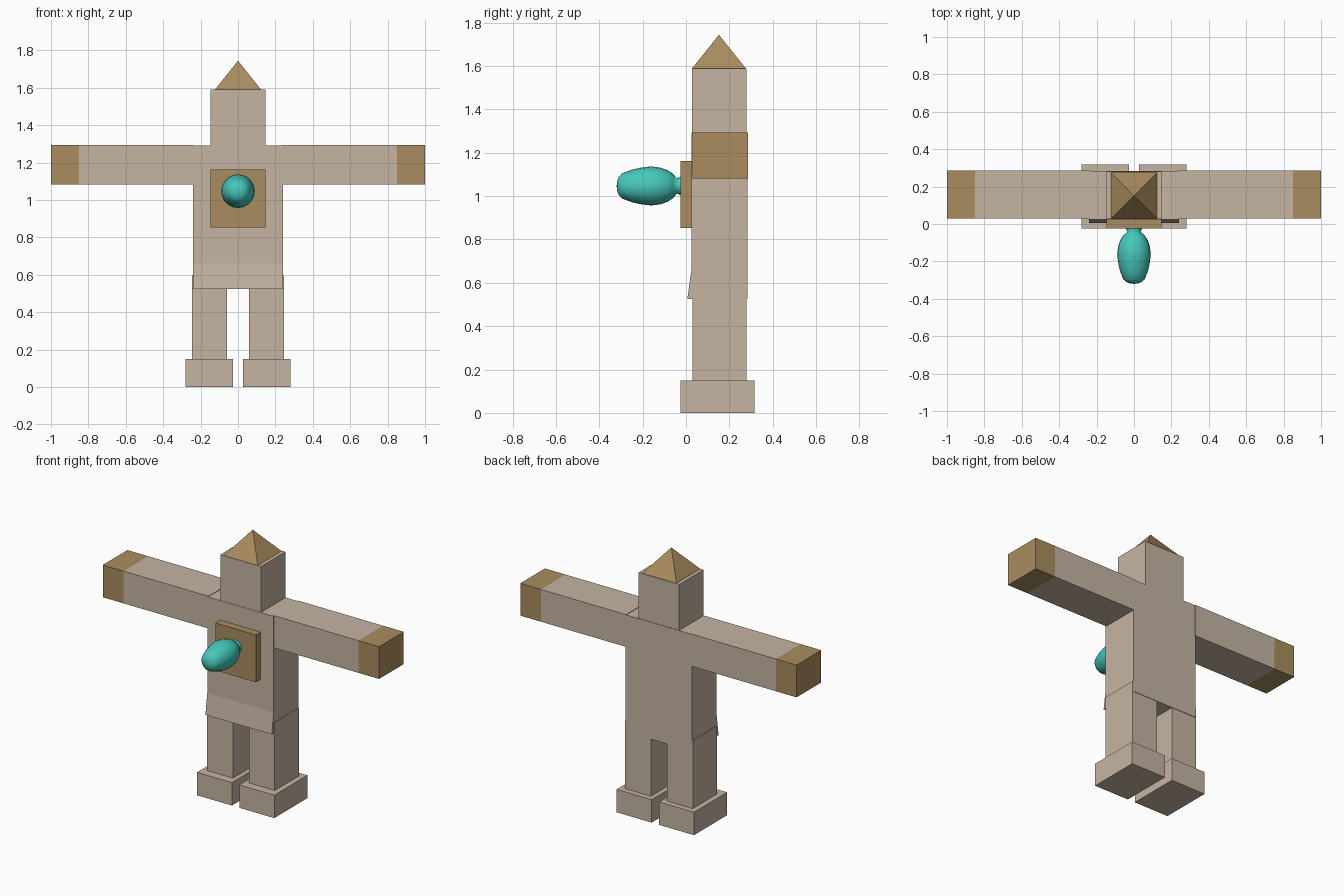
import bpy, bmesh, math
from mathutils import Matrix

if "Cube" in bpy.data.objects:
    bpy.data.objects.remove(bpy.data.objects["Cube"])


def material(name, rgb):
    m = bpy.data.materials.new(name)
    m.diffuse_color = (*rgb, 1)
    m.use_nodes = True
    m.node_tree.nodes["Principled BSDF"].inputs["Base Color"].default_value = m.diffuse_color
    return m


BEIGE = material("beige cloth", (0.56, 0.46, 0.365))
BROWN = material("tan brown", (0.40, 0.265, 0.115))
TEAL = material("teal", (0.06, 0.58, 0.50))


def finish(name, bm, *mats):
    bmesh.ops.recalc_face_normals(bm, faces=bm.faces)
    me = bpy.data.meshes.new(name)
    bm.to_mesh(me)
    bm.free()
    for m in mats:
        me.materials.append(m)
    ob = bpy.data.objects.new(name, me)
    bpy.context.collection.objects.link(ob)
    return ob


def box_bm(x, y, z):
    bm = bmesh.new()
    bmesh.ops.create_cube(bm, size=1)
    for v in bm.verts:
        v.co = [lo + (c + 0.5) * (hi - lo) for c, (lo, hi) in zip(v.co, (x, y, z))]
    return bm


def box(name, x, y, z, mat):
    return finish(name, box_bm(x, y, z), mat)


def cut(bm, co, no):
    bmesh.ops.bisect_plane(bm, geom=bm.verts[:] + bm.edges[:] + bm.faces[:],
                           plane_co=co, plane_no=no)


# torso, with the hem flaring forward at the bottom
bm = box_bm((-0.24, 0.24), (0.025, 0.283), (0.525, 1.29))
cut(bm, (0, 0, 0.66), (0, 0, 1))
for v in bm.verts:
    if v.co.z < 0.6 and v.co.y < 0.1:
        v.co.y = 0.006
finish("torso", bm, BEIGE)

# head and pyramid hat
box("head", (-0.147, 0.147), (0.027, 0.28), (1.285, 1.59), BEIGE)
bm = bmesh.new()
bmesh.ops.create_cone(bm, cap_ends=True, segments=4, radius1=0.124 * math.sqrt(2), radius2=0,
                      depth=0.155, matrix=Matrix.Translation((0, 0.152, 1.667))
                      @ Matrix.Rotation(math.pi / 4, 4, 'Z'))
bmesh.ops.remove_doubles(bm, verts=bm.verts, dist=1e-5)
finish("hat", bm, BROWN)

# arms with coloured hands, legs and feet on both sides
for side, s in (("left", 1), ("right", -1)):
    def span(a, b):
        return tuple(sorted((a * s, b * s)))
    bm = box_bm(span(0.235, 1.0), (0.03, 0.285), (1.082, 1.293))
    cut(bm, (0.85 * s, 0, 0), (1, 0, 0))
    for f in bm.faces:
        f.material_index = int(abs(f.calc_center_median().x) > 0.85)
    finish(side + "_arm", bm, BEIGE, BROWN)
    box(side + "_leg", span(0.058, 0.245), (0.03, 0.28), (0.14, 0.595), BEIGE)
    box(side + "_foot", span(0.027, 0.28), (-0.025, 0.317), (0.0, 0.15), BEIGE)

# chest plate
box("chest_plate", (-0.146, 0.146), (-0.025, 0.03), (0.853, 1.163), BROWN)

# rounded teal knob turned around the y axis: (y, radius)
profile = [(-0.02, 0.045), (-0.043, 0.035), (-0.058, 0.055), (-0.085, 0.073), (-0.12, 0.085),
           (-0.16, 0.09), (-0.205, 0.085), (-0.25, 0.075), (-0.295, 0.058),
           (-0.31, 0.042), (-0.318, 0.022), (-0.32, 0.0)]
bm = bmesh.new()
vs = [bm.verts.new((r, y, 0)) for y, r in profile]
es = [bm.edges.new(p) for p in zip(vs, vs[1:])]
bmesh.ops.spin(bm, geom=vs + es, cent=(0, 0, 0), axis=(0, 1, 0), angle=math.tau, steps=20)
bmesh.ops.remove_doubles(bm, verts=bm.verts, dist=1e-4)
bmesh.ops.translate(bm, verts=bm.verts, vec=(0, 0, 1.047))
for f in bm.faces:
    f.smooth = True
finish("chest_knob", bm, TEAL)
